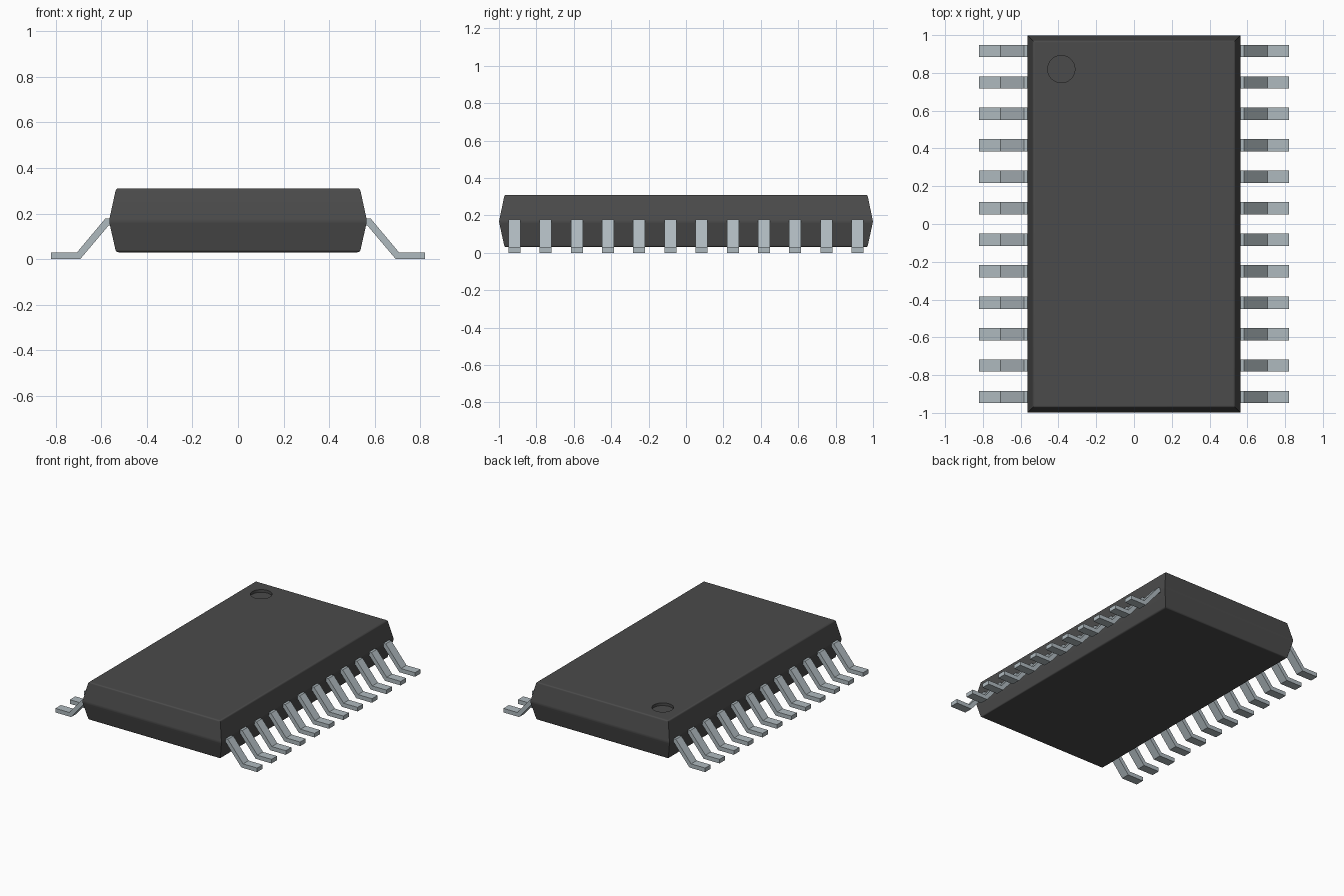
import bpy
import bmesh
import math

old = bpy.data.objects.get("Cube")
if old:
    bpy.data.objects.remove(old, do_unlink=True)


def material(name, rgb, rough, metal=0.0):
    m = bpy.data.materials.new(name)
    m.use_nodes = True
    m.diffuse_color = (*rgb, 1)
    bsdf = m.node_tree.nodes["Principled BSDF"]
    bsdf.inputs["Base Color"].default_value = (*rgb, 1)
    bsdf.inputs["Roughness"].default_value = rough
    bsdf.inputs["Metallic"].default_value = metal
    return m


def add_object(name, bm, mat):
    bmesh.ops.recalc_face_normals(bm, faces=bm.faces)
    mesh = bpy.data.meshes.new(name)
    bm.to_mesh(mesh)
    bm.free()
    mesh.materials.append(mat)
    ob = bpy.data.objects.new(name, mesh)
    bpy.context.collection.objects.link(ob)
    return ob


def activate(ob):
    bpy.ops.object.select_all(action='DESELECT')
    ob.select_set(True)
    bpy.context.view_layer.objects.active = ob


black = material("black plastic", (0.07, 0.07, 0.07), 0.6)
silver = material("tinned metal", (0.43, 0.49, 0.52), 0.4)

# Body: three stacked rectangles, widest at the parting line
LEVELS = [(0.03, 0.535, 0.97), (0.167, 0.566, 1.0), (0.31, 0.535, 0.97)]
bm = bmesh.new()
rings = [[bm.verts.new((sx * hx, sy * hy, z))
          for sx, sy in ((-1, -1), (1, -1), (1, 1), (-1, 1))]
         for z, hx, hy in LEVELS]
for low, high in zip(rings, rings[1:]):
    for i in range(4):
        j = (i + 1) % 4
        bm.faces.new((low[i], low[j], high[j], high[i]))
bm.faces.new(rings[0][::-1])
bm.faces.new(rings[-1])

# Soften the parting line and the top and bottom rims, keep the corners crisp
level_edges = [e for e in bm.edges
               if abs(e.verts[0].co.z - e.verts[1].co.z) < 1e-5]
bmesh.ops.bevel(bm, geom=level_edges, offset=0.01, offset_type='OFFSET',
                segments=3, profile=0.5, affect='EDGES')
body = add_object("body", bm, black)

# Round pin-one dimple cut into the top face
bm = bmesh.new()
bmesh.ops.create_cone(bm, cap_ends=True, segments=48,
                      radius1=0.072, radius2=0.072, depth=0.1)
bmesh.ops.translate(bm, verts=bm.verts, vec=(-0.385, 0.82, 0.34))
cutter = add_object("dimple_cutter", bm, black)
cutter.hide_render = True
cut = body.modifiers.new("dimple", 'BOOLEAN')
cut.operation = 'DIFFERENCE'
cut.solver = 'EXACT'
cut.object = cutter
activate(body)
bpy.ops.object.modifier_apply(modifier=cut.name)
bpy.data.objects.remove(cutter, do_unlink=True)

bpy.ops.object.shade_smooth_by_angle(angle=math.radians(30))
weighted = body.modifiers.new("flat panels", 'WEIGHTED_NORMAL')
weighted.keep_sharp = True

# Pins: a gull-wing profile (x, z) extruded along y, repeated and mirrored
PROFILE = [(0.50, 0.148), (0.567, 0.148), (0.692, 0.0), (0.82, 0.0),
           (0.82, 0.03), (0.706, 0.03), (0.582, 0.178), (0.50, 0.178)]
COUNT, PITCH, WIDTH = 12, 0.1667, 0.064
first_y = -PITCH * (COUNT - 1) / 2
bm = bmesh.new()
face = bm.faces.new([bm.verts.new((x, first_y - WIDTH / 2, z))
                     for x, z in PROFILE])
extruded = bmesh.ops.extrude_face_region(bm, geom=[face])["geom"]
bmesh.ops.translate(bm, vec=(0, WIDTH, 0),
                    verts=[g for g in extruded
                           if isinstance(g, bmesh.types.BMVert)])
pins = add_object("pins", bm, silver)
row = pins.modifiers.new("row", 'ARRAY')
row.count = COUNT
row.use_relative_offset = False
row.use_constant_offset = True
row.constant_offset_displace = (0, PITCH, 0)
sides = pins.modifiers.new("both sides", 'MIRROR')
sides.use_axis = (True, False, False)
sides.use_mirror_merge = False
